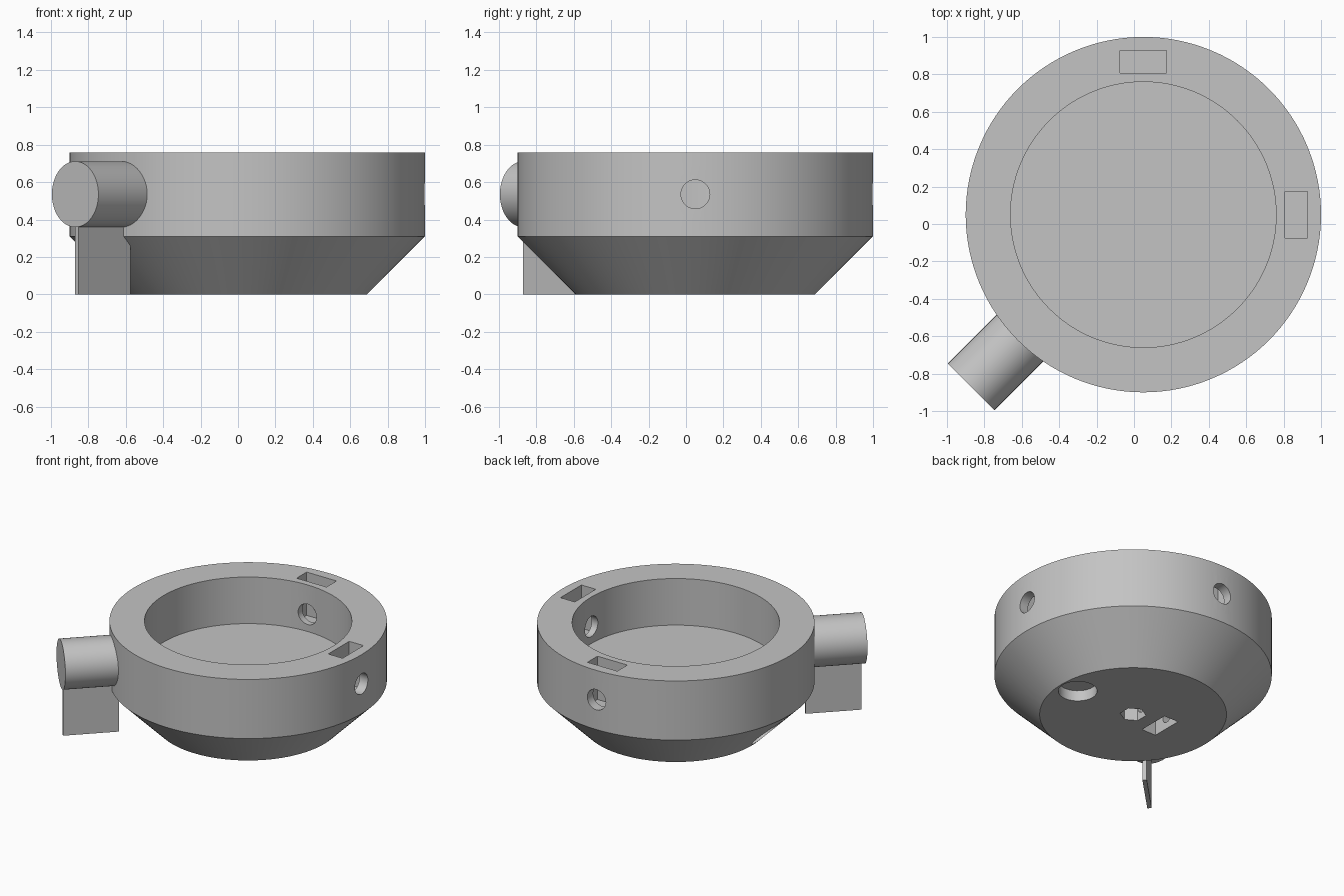
import bpy
import bmesh
import math
from mathutils import Matrix, Vector

if "Cube" in bpy.data.objects:
    bpy.data.objects.remove(bpy.data.objects["Cube"])

CENTRE = Vector((0.05, 0.05, 0))
HOLE_Z = 0.535
SPOUT_ANGLE = math.radians(225)

grey = bpy.data.materials.new("plain_grey")
grey.use_nodes = True
grey.diffuse_color = (0.55, 0.55, 0.55, 1)
grey.node_tree.nodes["Principled BSDF"].inputs["Base Color"].default_value = grey.diffuse_color


def finish(name, bm):
    bmesh.ops.recalc_face_normals(bm, faces=bm.faces)
    mesh = bpy.data.meshes.new(name)
    bm.to_mesh(mesh)
    bm.free()
    mesh.materials.append(grey)
    obj = bpy.data.objects.new(name, mesh)
    obj.location = CENTRE
    bpy.context.collection.objects.link(obj)
    return obj


def lathe(name, profile, steps):
    bm = bmesh.new()
    verts = [bm.verts.new((r, 0, z)) for r, z in profile]
    edges = [bm.edges.new(pair) for pair in zip(verts, verts[1:])]
    bmesh.ops.spin(bm, geom=verts + edges, cent=(0, 0, 0), axis=(0, 0, 1),
                   angle=math.tau, steps=steps)
    bmesh.ops.remove_doubles(bm, verts=bm.verts, dist=0.0001)
    return finish(name, bm)


def box(name, size, centre, angle=0):
    bm = bmesh.new()
    matrix = (Matrix.Rotation(angle, 4, "Z") @ Matrix.Translation(centre)
              @ Matrix.Diagonal((*size, 1)))
    bmesh.ops.create_cube(bm, size=1, matrix=matrix)
    return finish(name, bm)


def rod(name, radius, start, end, sides=48):
    start, end = Vector(start), Vector(end)
    axis = end - start
    bm = bmesh.new()
    matrix = (Matrix.Translation((start + end) / 2)
              @ axis.to_track_quat("Z", "Y").to_matrix().to_4x4())
    bmesh.ops.create_cone(bm, cap_ends=True, segments=sides, radius1=radius,
                          radius2=radius, depth=axis.length, matrix=matrix)
    return finish(name, bm)


def radial_rod(name, radius, angle, inner, outer, z):
    d = Vector((math.cos(angle), math.sin(angle), 0))
    up = Vector((0, 0, z))
    return rod(name, radius, d * inner + up, d * outer + up)


def cut(target, cutter):
    cutter.hide_render = True
    mod = target.modifiers.new("cut", "BOOLEAN")
    mod.operation = "DIFFERENCE"
    mod.solver = "EXACT"
    mod.object = cutter
    bpy.context.view_layer.objects.active = target
    bpy.ops.object.modifier_apply(modifier=mod.name)
    bpy.data.objects.remove(cutter)


def smooth(obj):
    bpy.ops.object.select_all(action="DESELECT")
    obj.select_set(True)
    bpy.context.view_layer.objects.active = obj
    bpy.ops.object.shade_smooth_by_angle(angle=math.radians(30))


# Bowl body: sloped base, straight wall, wide rim and flat recessed floor
bowl = lathe("bowl_body", [(0, 0), (0.64, 0), (0.95, 0.31), (0.95, 0.757),
                           (0.71, 0.757), (0.71, 0.405), (0, 0.405)], 128)

# Rim pockets crossed by round holes through the wall
for angle in (0, math.pi / 2):
    cut(bowl, box("pocket_cutter", (0.12, 0.25, 0.4), (0.817, 0, 0.63), angle))
    cut(bowl, radial_rod("wall_hole_cutter", 0.077, angle, 0.6, 1.05, HOLE_Z))

# Small hole behind the side tube
cut(bowl, radial_rod("tube_hole_cutter", 0.04, SPOUT_ANGLE, 0.6, 0.88, HOLE_Z))

# Underside recesses: round, six-sided and rectangular
cut(bowl, rod("round_recess_cutter", 0.133, (0.495, 0, -0.1), (0.495, 0, 0.08)))
cut(bowl, rod("centre_recess_cutter", 0.09, (0, 0, -0.1), (0, 0, 0.15), 6))
cut(bowl, box("slot_cutter", (0.12, 0.24, 0.4), (-0.24, 0, 0)))

# Side bore in the sloped base, narrowing toward the centre recess
cut(bowl, radial_rod("bore_cutter", 0.1, math.pi, 0.5, 1.1, 0.12))
cut(bowl, radial_rod("narrow_bore_cutter", 0.04, math.pi, 0.0, 0.55, 0.09))
smooth(bowl)

# Side tube with its thin support plate
tube = radial_rod("side_tube", 0.176, SPOUT_ANGLE, 0.9, 1.302, HOLE_Z)
smooth(tube)
box("support_plate", (0.39, 0.03, 0.4), (1.095, 0, 0.2), SPOUT_ANGLE)
